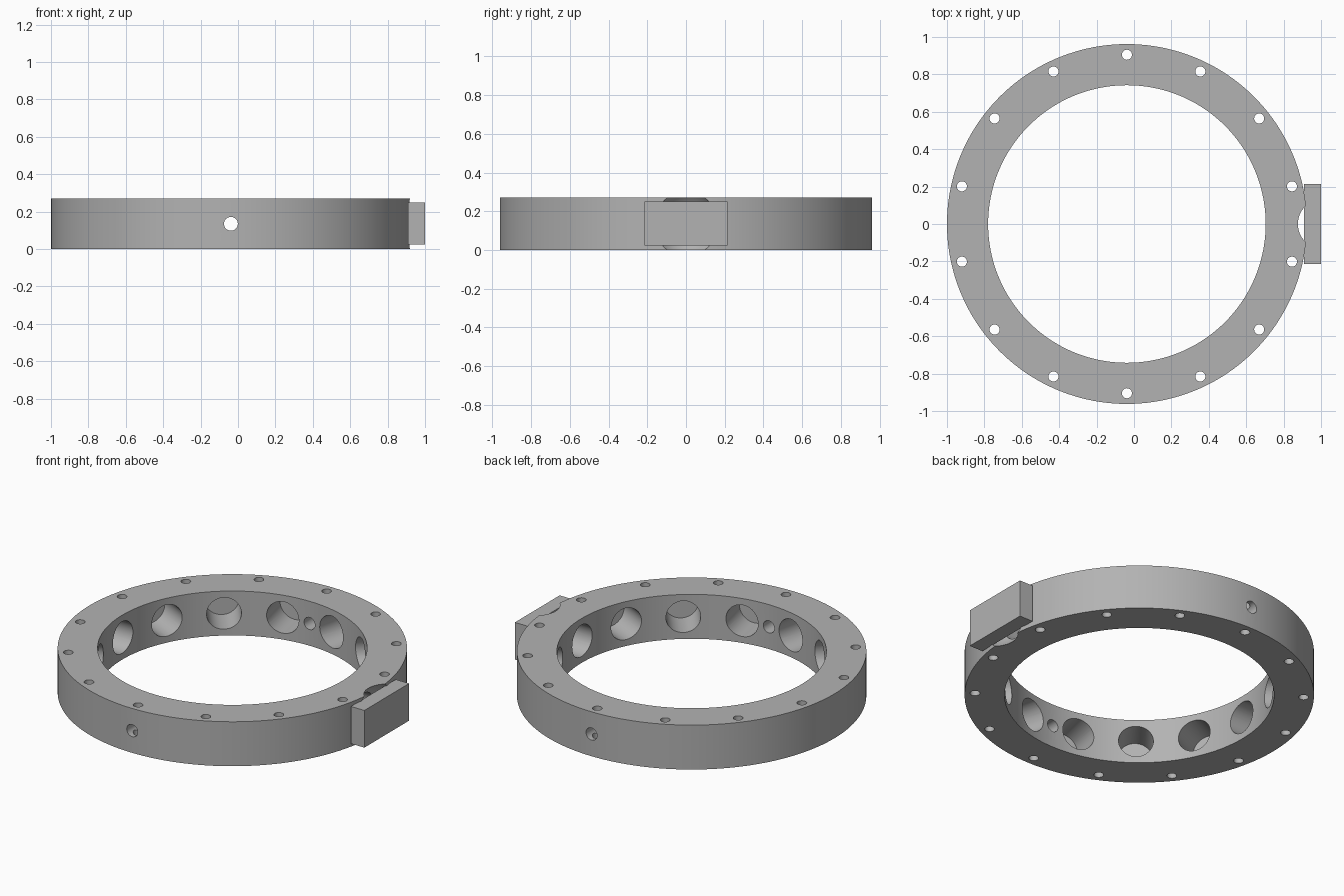
import bpy, bmesh
from math import pi, radians
from mathutils import Matrix, Vector

cube = bpy.data.objects.get("Cube")
if cube:
    bpy.data.objects.remove(cube)

CX, HEIGHT = -0.038, 0.27
OUTER, INNER = 0.962, 0.742
MID = HEIGHT / 2
COUNT = 14
STEP = 2 * pi / COUNT

metal = bpy.data.materials.new("plain grey")
metal.use_nodes = True
grey = (0.45, 0.45, 0.45, 1)
metal.diffuse_color = grey
metal.node_tree.nodes["Principled BSDF"].inputs["Base Color"].default_value = grey


def make(name, bm):
    mesh = bpy.data.meshes.new(name)
    bm.to_mesh(mesh)
    bm.free()
    obj = bpy.data.objects.new(name, mesh)
    bpy.context.collection.objects.link(obj)
    mesh.materials.append(metal)
    return obj


def cylinder(bm, radius, depth, matrix, segments=32):
    bmesh.ops.create_cone(bm, cap_ends=True, segments=segments, radius1=radius,
                          radius2=radius, depth=depth, matrix=matrix)


def around(angle, distance, z):
    """Frame on the ring at an angle, with local x pointing outwards."""
    return (Matrix.Translation((CX, 0, z)) @ Matrix.Rotation(angle, 4, 'Z')
            @ Matrix.Translation((distance, 0, 0)))


def cut(target, name, bm):
    cutter = make(name, bm)
    cutter.hide_render = True
    mod = target.modifiers.new(name, 'BOOLEAN')
    mod.operation, mod.solver, mod.object = 'DIFFERENCE', 'EXACT', cutter
    bpy.ops.object.select_all(action='DESELECT')
    bpy.context.view_layer.objects.active = target
    target.select_set(True)
    bpy.ops.object.modifier_apply(modifier=mod.name)
    bpy.data.objects.remove(cutter)


RADIAL = Matrix.Rotation(pi / 2, 4, 'Y')

# Ring body with open centre
bm = bmesh.new()
cylinder(bm, OUTER, HEIGHT, around(0, 0, MID), 168)
ring = make("ring_body", bm)
bm = bmesh.new()
cylinder(bm, INNER, 1, around(0, 0, MID), 168)
cut(ring, "bore_cutter", bm)

# Vertical bolt holes
bm = bmesh.new()
for i in range(COUNT):
    cylinder(bm, 0.027, 1, around((i + 0.5) * STEP, 0.905, MID), 24)
cut(ring, "bolt_cutter", bm)

# Blind round pockets in the inner wall
bm = bmesh.new()
for i in range(COUNT):
    cylinder(bm, 0.096, 0.4, around(i * STEP, INNER - 0.01, MID) @ RADIAL, 48)
cut(ring, "pocket_cutter", bm)

# Small holes through the front and back walls
bm = bmesh.new()
for side in (-1, 1):
    cylinder(bm, 0.037, 0.5, around(side * pi / 2, 0.85, MID) @ RADIAL, 32)
cut(ring, "side_hole_cutter", bm)

# Spherical relief behind the mounting block
bm = bmesh.new()
bmesh.ops.create_uvsphere(bm, u_segments=64, v_segments=32, radius=0.19,
                          matrix=Matrix.Translation((1.01, 0, MID)))
cut(ring, "relief_cutter", bm)
bpy.ops.object.shade_smooth_by_angle(angle=radians(30))

# Mounting block
bm = bmesh.new()
bmesh.ops.create_cube(bm, size=1, matrix=Matrix.Translation((0.955, 0, 0.137))
                      @ Matrix.Diagonal((0.09, 0.43, 0.226, 1)))
make("mounting_block", bm)
